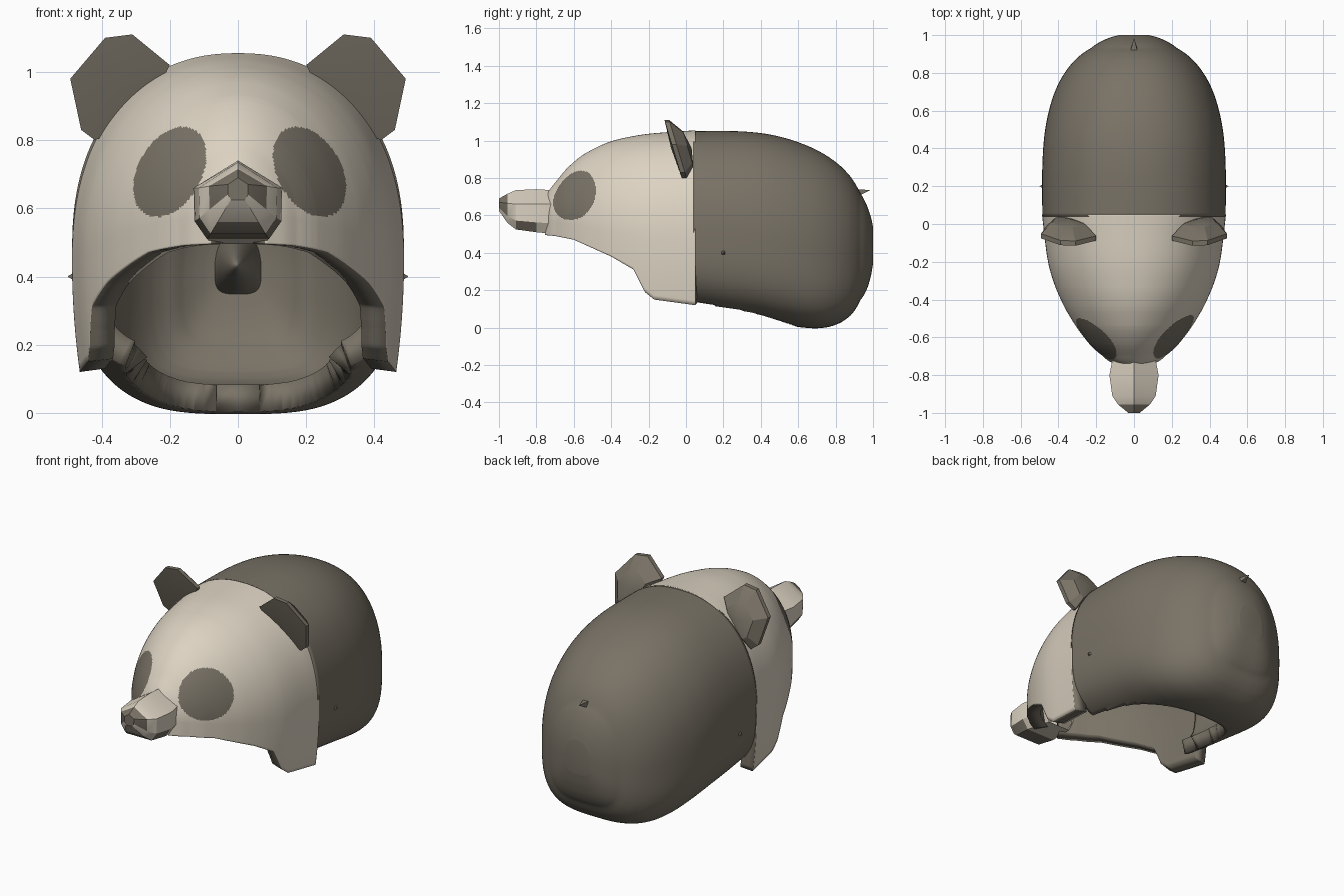
import bpy, bmesh, math
from mathutils import Vector

if "Cube" in bpy.data.objects:
    bpy.data.objects.remove(bpy.data.objects["Cube"])


def material(name, rgb):
    m = bpy.data.materials.new(name)
    m.diffuse_color = (*rgb, 1)
    m.use_nodes = True
    m.node_tree.nodes["Principled BSDF"].inputs["Base Color"].default_value = m.diffuse_color
    return m


CREAM = material("cream", (0.72, 0.65, 0.54))
DARK = material("dark grey", (0.19, 0.168, 0.132))


def make(name, verts, faces, mats, rule=None, angle=30):
    me = bpy.data.meshes.new(name)
    me.from_pydata(verts, [], faces)
    ob = bpy.data.objects.new(name, me)
    bpy.context.collection.objects.link(ob)
    for m in mats:
        me.materials.append(m)
    if rule:
        for p in me.polygons:
            p.material_index = rule(p)
    bpy.ops.object.select_all(action='DESELECT')
    ob.select_set(True)
    bpy.context.view_layer.objects.active = ob
    bpy.ops.object.shade_smooth_by_angle(angle=math.radians(angle))
    return ob


def loft(rings, closed):
    """Skin rings ordered by rising y, each running from +x over +z to -x."""
    n = len(rings[0])
    verts = [p for r in rings for p in r]
    faces = []
    for i in range(len(rings) - 1):
        for j in range(n if closed else n - 1):
            k = (j + 1) % n
            faces.append((i * n + j, (i + 1) * n + j, (i + 1) * n + k, i * n + k))
    return verts, faces


def sample(stations, y):
    y = min(max(y, stations[0][0]), stations[-1][0])
    for a, b in zip(stations, stations[1:]):
        if y <= b[0]:
            break
    t = (y - a[0]) / (b[0] - a[0])
    return [p + (q - p) * t for p, q in zip(a, b)]


def smooth_sample(stations, y, r):
    r = max(0, min(r, y - stations[0][0], stations[-1][0] - y))
    rows = [sample(stations, y + r * k / 3) for k in range(-3, 4)]
    return [sum(c) / 7 for c in zip(*rows)]


def spow(v, e):
    return math.copysign(abs(v) ** e, v)


def line_shell(ob, thickness):
    mod = ob.modifiers.new("lining", 'SOLIDIFY')
    mod.thickness = thickness
    mod.offset = -1
    mod.material_offset = 1      # inside and rim are dark
    mod.material_offset_rim = 1


# --- back of the head: rounded bowl, open to the front, neck hole below
# y, half width, top, bottom
BACK = [(0.04, .485, 1.05, .095), (.2, .487, 1.052, .07), (.35, .485, 1.048, .05),
        (.5, .473, 1.025, .022), (.65, .44, .975, -.006), (.75, .4, .925, -.004),
        (.82, .36, .875, .015), (.9, .288, .795, .07), (.95, .22, .71, .14),
        (.985, .14, .61, .25), (1.0, .08, .54, .34)]
N = 140
rings = []
for i in range(81):
    y = 0.04 + 0.96 * math.sin(i / 80 * math.pi / 2)
    _, w, t, b = smooth_sample(BACK, y, .07)
    zc = b + (t - b) * 0.42
    ring = []
    for j in range(N):
        a = 2 * math.pi * j / N
        c, s = math.cos(a), math.sin(a)
        e = 2 / 2.25 if s >= 0 else 2 / 3.2
        ring.append((w * spow(c, e), y, zc + spow(s, e) * (t - zc if s >= 0 else zc - b)))
    rings.append(ring)
v, f = loft(rings, True)
f.append(tuple(reversed(range(len(v) - N, len(v)))))


def hole_radius(p):
    return (abs(p[0] / .33) ** 2.6 + abs((p[1] - .04) / .56) ** 2.6) ** (1 / 2.6)


def in_hole(face):
    c = sum((Vector(v[i]) for i in face), Vector()) / len(face)
    return c.z < .2 and hole_radius(c) < 1


gone = [q for q in f if in_hole(q)]
f = [q for q in f if not in_hole(q)]
# pull the hole's edge onto a clean curve
for i in {i for q in gone for i in q} & {i for q in f for i in q}:
    r = hole_radius(v[i])
    v[i] = (v[i][0] / r, .04 + (v[i][1] - .04) / r, v[i][2])
line_shell(make("back_shell", v, f, [DARK]), 0.08)

# --- face: arched shell, open underneath, with eye patches
# y, half width, top, side centre, lower edge
FACE = [(-.755, .08, .70, .58, .495), (-.70, .18, .78, .57, .49), (-.6, .268, .895, .55, .47),
        (-.5, .336, .955, .53, .425), (-.4, .39, 1.0, .51, .38), (-.28, .437, 1.025, .49, .31),
        (-.22, .452, 1.035, .48, .19), (-.17, .462, 1.04, .47, .15), (.05, .487, 1.055, .45, .12)]
rings = []
for i in range(151):
    y = -.755 + .805 * i / 150
    _, w, t, zc, _ = smooth_sample(FACE, y, .06)
    b = sample(FACE, y)[4]
    e = 2 / (2.25 + .45 * min(y, 0) / .75)
    side = []
    for k in range(14):
        z = b + (zc - b) * k / 14
        side.append((w * (1 - .05 * ((zc - z) / .34) ** 2), z))
    arch = []
    for k in range(151):
        a = math.pi * k / 150
        arch.append((w * spow(math.cos(a), e), zc + (t - zc) * max(math.sin(a), 0) ** e))
    outline = side + arch + [(-x, z) for x, z in reversed(side)]
    rings.append([(x, y, z) for x, z in outline])


def eye_patch(p):
    x, y, z = p.center
    dx, dz = abs(x - .005) - .205, z - .707
    u, q = .5 * dx - .87 * dz, .87 * dx + .5 * dz
    return int(y < -.3 and (u / .143) ** 2 + (q / .093) ** 2 < 1)


v, f = loft(rings, False)
line_shell(make("face_shell", v, f, [CREAM, DARK], eye_patch), 0.075)

# --- muzzle with dark nose and mouth
# y, half width, top, middle, bottom
MUZZLE = [(-1.0, .03, .69, .67, .625), (-.955, .085, .715, .665, .56), (-.91, .115, .735, .66, .525),
          (-.80, .13, .74, .66, .51), (-.64, .10, .73, .66, .495)]
rings = []
for y, w, t, m, b in MUZZLE:
    low = b + (m - b) * .35
    rings.append([(.7 * w, y, b), (.98 * w, y, low), (w, y, m), (0, y, t),
                  (-w, y, m), (-.98 * w, y, low), (-.7 * w, y, b)])
v, f = loft(rings, True)
f.append(tuple(range(7)))


def nose_mouth(p):
    x, y, z = p.center
    nose = y < -.95 and z > .635
    mouth = p.normal.z < -.5 and -.96 < y < -.84
    return int(nose or mouth)


make("muzzle", v, f, [CREAM, DARK], nose_mouth, 20)

# --- ears: leaning faceted discs with a domed back
EAR = [(.42, .80), (.46, .83), (.492, .98), (.39, 1.10), (.31, 1.11), (.2, 1.02), (.24, .94), (.34, .83)]
CX, CZ = .35, .96
for side, label in ((1, "right"), (-1, "left")):
    n = len(EAR)

    def ring(scale, lift):
        pts = [(CX + (x - CX) * scale, CZ + (z - CZ) * scale) for x, z in EAR]
        return [(side * x, -.01 - (z - .81) * .3 + lift, z) for x, z in pts]

    v = ring(1, -.015) + ring(1, .01) + ring(.6, .065)
    v += [(side * CX, -.08, CZ), (side * CX, .03, CZ)]
    f = []
    for j in range(n):
        k = (j + 1) % n
        f += [(j, k, 3 * n), (k, j, n + j, n + k), (n + k, n + j, 2 * n + j, 2 * n + k),
              (2 * n + k, 2 * n + j, 3 * n + 1)]
    if side < 0:
        f = [tuple(reversed(q)) for q in f]
    make(label + "_ear", v, f, [DARK], angle=25)


# --- small pointed nubs: tail and one on each side
def nub(name, base, tip, r):
    base, tip = Vector(base), Vector(tip)
    d = (tip - base).normalized()
    u = d.orthogonal().normalized()
    q = d.cross(u)
    v = [tuple(base + r * (u * math.cos(a) + q * math.sin(a)))
         for a in (k * math.pi / 2 for k in range(4))] + [tuple(tip)]
    make(name, v, [(0, 1, 4), (1, 2, 4), (2, 3, 4), (3, 0, 4), (3, 2, 1, 0)], [DARK])


nub("tail", (0, .91, .72), (0, .985, .735), .03)
for side, label in ((1, "right"), (-1, "left")):
    nub(label + "_side_nub", (side * .46, .2, .40), (side * .5, .2, .40), .035)
